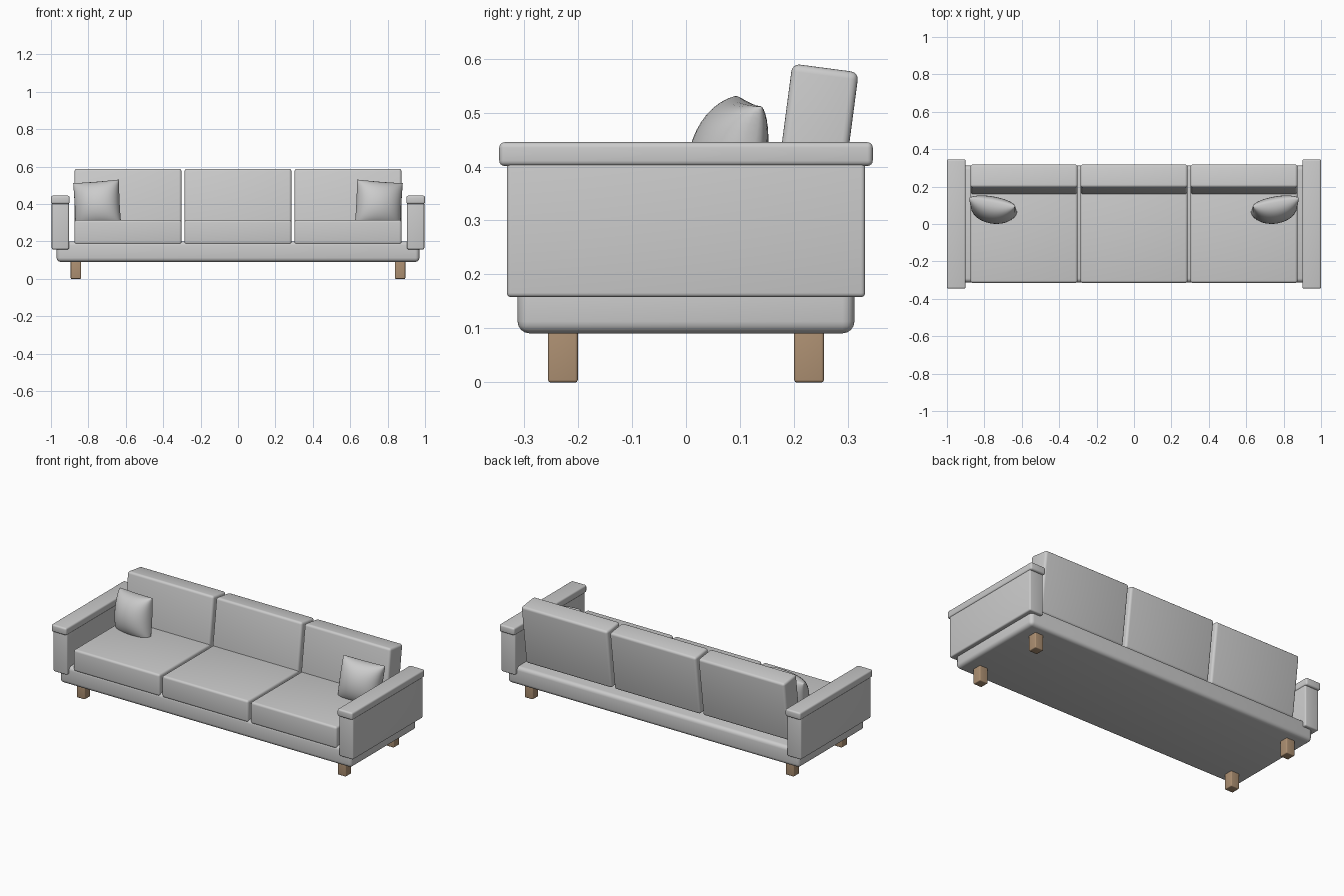
import bpy, bmesh, math
from mathutils import Matrix, Vector

if "Cube" in bpy.data.objects:
    bpy.data.objects.remove(bpy.data.objects["Cube"])

wood = bpy.data.materials.new("wood")
wood.diffuse_color = (0.42, 0.28, 0.17, 1)
wood.use_nodes = True
wood.node_tree.nodes["Principled BSDF"].inputs["Base Color"].default_value = wood.diffuse_color


def finish(name, bm, angle=35):
    mesh = bpy.data.meshes.new(name)
    bm.to_mesh(mesh)
    bm.free()
    ob = bpy.data.objects.new(name, mesh)
    bpy.context.collection.objects.link(ob)
    bpy.ops.object.select_all(action='DESELECT')
    ob.select_set(True)
    bpy.context.view_layer.objects.active = ob
    bpy.ops.object.shade_smooth_by_angle(angle=math.radians(angle))
    return ob


def box(name, centre, size, radius, tilt=0):
    """Rounded box, optionally leaned back around the x axis."""
    bm = bmesh.new()
    bmesh.ops.create_cube(bm, size=1)
    bmesh.ops.scale(bm, vec=size, verts=bm.verts)
    bmesh.ops.bevel(bm, geom=bm.edges[:], offset=radius, segments=4,
                    profile=0.5, affect='EDGES')
    bm.transform(Matrix.Translation(centre) @ Matrix.Rotation(-tilt, 4, 'X'))
    return finish(name, bm)


def pillow(name, side, half=0.125, front=0.095, back=0.045, n=20):
    """Two puffed square sheets joined at the seam; side -1 left, 1 right."""
    bm = bmesh.new()
    for depth in (-front, back):
        rows = []
        for i in range(n + 1):
            row = []
            for j in range(n + 1):
                u = math.sin((i / n - 0.5) * math.pi)
                v = math.sin((j / n - 0.5) * math.pi)
                puff = max(0, (1 - u * u) * (1 - v * v)) ** 0.42
                x = u * half * (1 - 0.03 * (1 - v * v))
                z = v * half * (1 - 0.03 * (1 - u * u))
                row.append(bm.verts.new((x, depth * puff, z)))
            rows.append(row)
        for a, b in zip(rows, rows[1:]):
            for j in range(n):
                bm.faces.new((a[j], b[j], b[j + 1], a[j + 1]))
    bmesh.ops.remove_doubles(bm, verts=bm.verts, dist=1e-5)
    place = (Matrix.Translation((-0.752, 0.098, 0.398))
             @ Matrix.Rotation(math.radians(-11), 4, 'Z')
             @ Matrix.Rotation(math.radians(-8), 4, 'X')
             @ Matrix.Rotation(math.radians(-4.5), 4, 'Y'))
    bm.transform(Matrix.Diagonal((-side, 1, 1, 1)) @ place)
    bmesh.ops.recalc_face_normals(bm, faces=bm.faces)
    return finish(name, bm, 60)


# Base platform
box("base", (0, 0, 0.146), (1.94, 0.624, 0.110), 0.022)

# Seat and back cushions
for k, label in zip((-1, 0, 1), ("left", "middle", "right")):
    x = k * 0.588
    box(label + "_seat_cushion", (x, -0.065, 0.25), (0.572, 0.50, 0.13), 0.013)
    box(label + "_back_cushion", (x, 0.235, 0.404), (0.572, 0.124, 0.36), 0.014,
        math.radians(7.5))

# Arms, arm caps, legs and throw pillows on both sides
for s, label in ((-1, "left"), (1, "right")):
    box(label + "_arm", (s * 0.95, 0, 0.283), (0.092, 0.664, 0.25), 0.008)
    box(label + "_arm_cap", (s * 0.95, 0, 0.423), (0.10, 0.692, 0.044), 0.010)
    for y, end in ((-0.228, "front"), (0.228, "back")):
        leg = box(f"{label}_{end}_leg", (s * 0.867, y, 0.05), (0.055, 0.055, 0.10), 0.005)
        leg.data.materials.append(wood)
    pillow(label + "_pillow", s)
